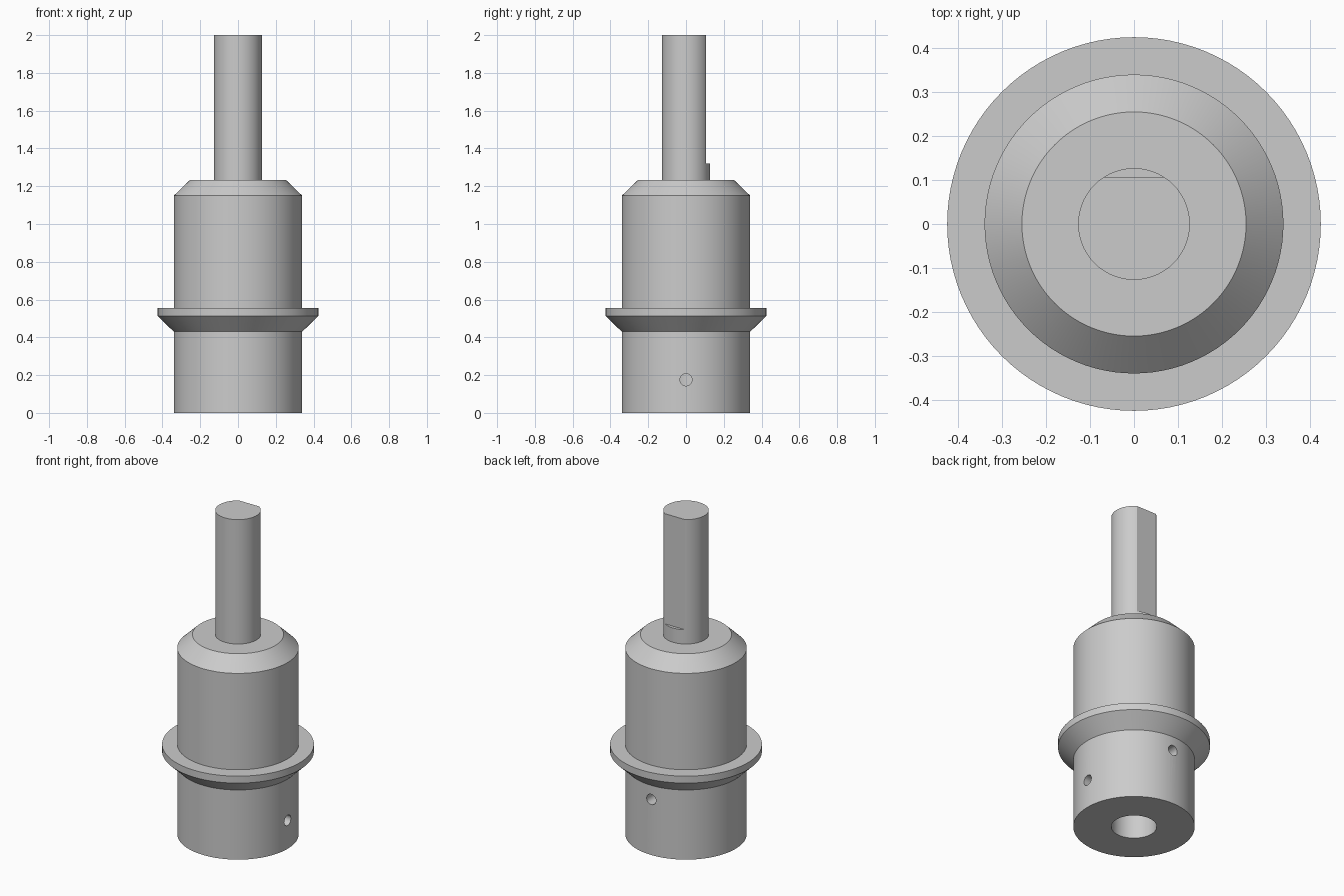
import bpy, bmesh, math
from mathutils import Matrix, Vector

if "Cube" in bpy.data.objects:
    bpy.data.objects.remove(bpy.data.objects["Cube"], do_unlink=True)

SEGMENTS = 96
BODY_R, BORE_R, SHAFT_R = 0.34, 0.127, 0.127
TOP_Z = 1.232

steel = bpy.data.materials.new("plain grey metal")
steel.use_nodes = True
grey = (0.6, 0.6, 0.6, 1)
steel.diffuse_color = grey
steel.node_tree.nodes["Principled BSDF"].inputs["Base Color"].default_value = grey


def add_object(name, bm):
    bmesh.ops.recalc_face_normals(bm, faces=bm.faces)
    mesh = bpy.data.meshes.new(name)
    bm.to_mesh(mesh)
    bm.free()
    mesh.materials.append(steel)
    obj = bpy.data.objects.new(name, mesh)
    bpy.context.collection.objects.link(obj)
    return obj


def lathe(name, profile):
    """Revolve (radius, height) points about the z axis."""
    bm = bmesh.new()
    verts = [bm.verts.new((r, 0, z)) for r, z in profile]
    edges = [bm.edges.new(pair) for pair in zip(verts, verts[1:])]
    bmesh.ops.spin(bm, geom=verts + edges, cent=(0, 0, 0), axis=(0, 0, 1),
                   angle=math.tau, steps=SEGMENTS, use_merge=True)
    bmesh.ops.remove_doubles(bm, verts=bm.verts, dist=1e-5)
    return add_object(name, bm)


def cut(target, cutter):
    """Subtract the cutter, bake the result and drop the cutter."""
    cutter.hide_render = True
    mod = target.modifiers.new("cut", 'BOOLEAN')
    mod.operation, mod.solver, mod.object = 'DIFFERENCE', 'EXACT', cutter
    bpy.ops.object.select_all(action='DESELECT')
    bpy.context.view_layer.objects.active = target
    target.select_set(True)
    bpy.ops.object.modifier_apply(modifier=mod.name)
    bpy.data.objects.remove(cutter, do_unlink=True)


def screw_hole(target, direction, z, radius=0.032):
    """Radial hole from the outer wall into the bore."""
    d = Vector(direction)
    turn = d.to_track_quat('Z', 'Y').to_matrix().to_4x4()
    bm = bmesh.new()
    bmesh.ops.create_cone(bm, cap_ends=True, segments=32, radius1=radius,
                          radius2=radius, depth=0.36,
                          matrix=Matrix.Translation(d * 0.25 + Vector((0, 0, z))) @ turn)
    cut(target, add_object("hole_cutter", bm))


# Body with bottom bore, flared collar and chamfered shoulder
body = lathe("collared_body", [
    (0, 0.85), (BORE_R, 0.85), (BORE_R, 0), (BODY_R, 0),
    (BODY_R, 0.43), (0.425, 0.512), (0.425, 0.555), (BODY_R, 0.555),
    (BODY_R, 1.15), (0.255, TOP_Z), (0, TOP_Z)])

# Set screw holes
screw_hole(body, (1, 0, 0), 0.175)
screw_hole(body, (0, 1, 0), 0.343)

# Output shaft with a flat on the back above a short round root
shaft = lathe("flatted_shaft", [
    (0, TOP_Z - 0.02), (SHAFT_R, TOP_Z - 0.02), (SHAFT_R, 2), (0, 2)])
bm = bmesh.new()
bmesh.ops.create_cube(bm, size=1, matrix=Matrix.Translation((0, 0.607, 1.82)))
cut(shaft, add_object("flat_cutter", bm))

# Smooth round walls, crisp edges
for obj in (body, shaft):
    bpy.ops.object.select_all(action='DESELECT')
    obj.select_set(True)
    bpy.context.view_layer.objects.active = obj
    bpy.ops.object.shade_smooth_by_angle(angle=math.radians(25))
